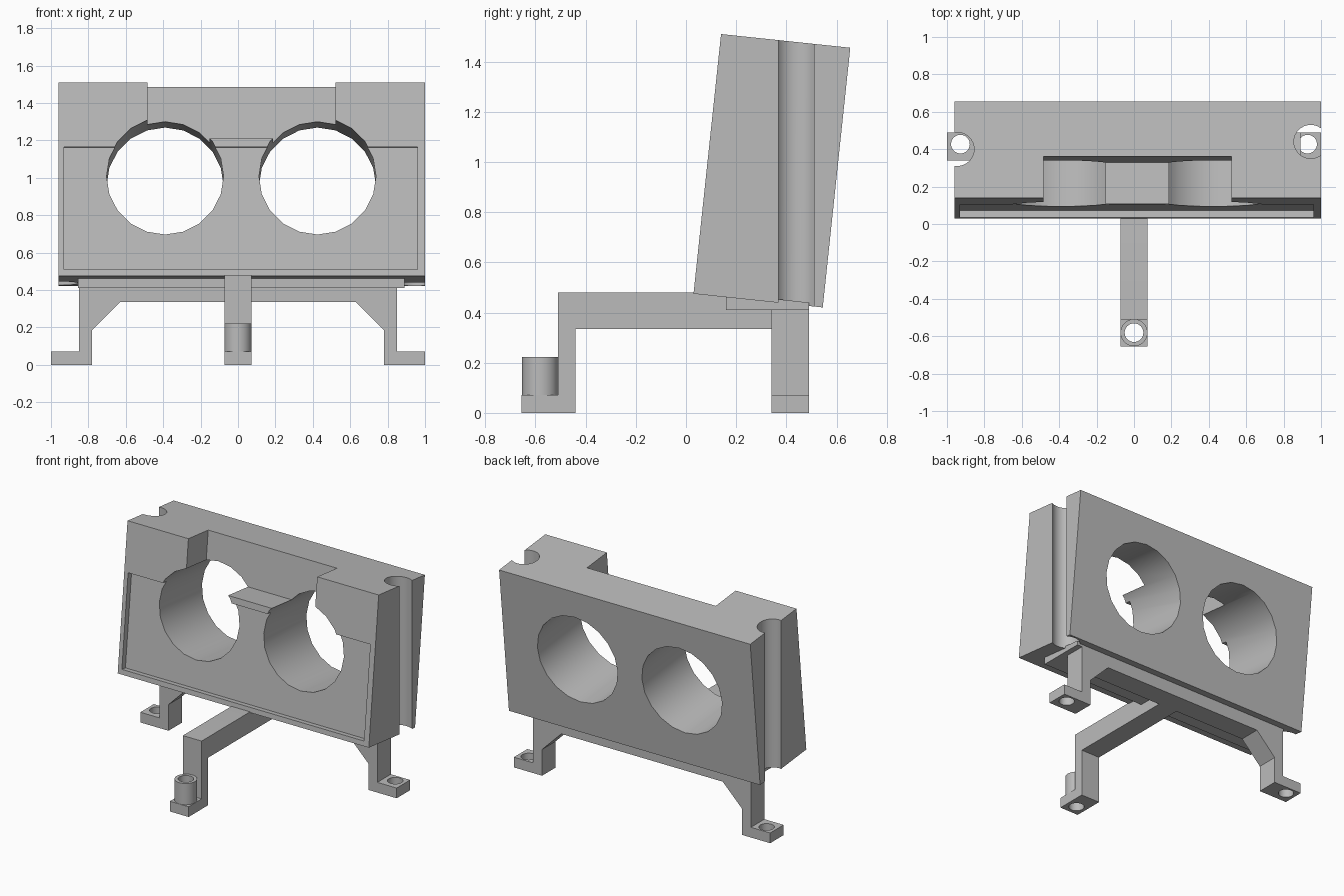
import bpy
import bmesh
import math
from mathutils import Matrix, Vector

cube = bpy.data.objects.get("Cube")
if cube:
    bpy.data.objects.remove(cube, do_unlink=True)

grey = bpy.data.materials.new("plain grey")
grey.use_nodes = True
colour = (0.5, 0.5, 0.5, 1)
grey.diffuse_color = colour
grey.node_tree.nodes["Principled BSDF"].inputs["Base Color"].default_value = colour


def finish(name, bm, matrix=None):
    if matrix:
        bm.transform(matrix)
    bmesh.ops.recalc_face_normals(bm, faces=bm.faces[:])
    mesh = bpy.data.meshes.new(name)
    bm.to_mesh(mesh)
    bm.free()
    mesh.materials.append(grey)
    obj = bpy.data.objects.new(name, mesh)
    bpy.context.collection.objects.link(obj)
    return obj


def box(name, x, y, z, matrix=None):
    bm = bmesh.new()
    bmesh.ops.create_cube(bm, size=1)
    for v in bm.verts:
        v.co = Vector([(r[0] + r[1]) / 2 + c * (r[1] - r[0]) for r, c in zip((x, y, z), v.co)])
    return finish(name, bm, matrix)


def rod(name, centre, radius, length, sides=32, turn=None, matrix=None):
    bm = bmesh.new()
    bmesh.ops.create_cone(bm, cap_ends=True, segments=sides, radius1=radius, radius2=radius, depth=length)
    if turn:
        bm.transform(turn)
    bm.transform(Matrix.Translation(centre))
    return finish(name, bm, matrix)


def prism(name, profile, axis, start, end):
    # Profile pairs are (x, z) for axis 1 and (y, z) for axis 0
    bm = bmesh.new()
    verts = []
    for p in profile:
        co = list(p)
        co.insert(axis, start)
        verts.append(bm.verts.new(co))
    face = bm.faces.new(verts)
    push = Vector((0, 0, 0))
    push[axis] = end - start
    made = bmesh.ops.extrude_face_region(bm, geom=[face])["geom"]
    bmesh.ops.translate(bm, verts=[g for g in made if isinstance(g, bmesh.types.BMVert)], vec=push)
    return finish(name, bm)


def combine(obj, others, operation):
    bpy.context.view_layer.objects.active = obj
    for other in others:
        mod = obj.modifiers.new("combine", "BOOLEAN")
        mod.operation = operation
        mod.solver = "EXACT"
        mod.object = other
        bpy.ops.object.modifier_apply(modifier=mod.name)
        bpy.data.objects.remove(other, do_unlink=True)


def smooth(obj):
    bpy.ops.object.select_all(action="DESELECT")
    obj.select_set(True)
    bpy.context.view_layer.objects.active = obj
    bpy.ops.object.shade_smooth_by_angle(angle=math.radians(30))


# Leaning block, measured from its lower front edge
tilt = Matrix.Translation((0, 0.03, 0.475)) @ Matrix.Rotation(math.radians(-6.05), 4, "X")
along_y = Matrix.Rotation(math.radians(90), 4, "X")
block = box("sensor_block", (-0.96, 1.0), (0, 0.518), (0, 1.041), tilt)
cutters = [
    box("front_pocket", (-0.93, 0.96), (-0.1, 0.04), (0.035, 0.694), tilt),
    box("top_notch", (-0.485, 0.52), (-0.1, 0.222), (0.74, 1.2), tilt),
]
for x in (-0.39, 0.425):
    cutters.append(rod("eye_hole", (x, 0.25, 0.54), 0.313, 1.5, 20, along_y, tilt))
for x, y in ((-0.945, 0.4), (0.945, 0.44)):
    cutters.append(rod("screw_channel", (x, y, 1), 0.09, 3))
combine(block, cutters, "DIFFERENCE")
smooth(block)

# Plate joining the block to the legs
prism("mounting_plate", [(0.16, 0.41), (0.49, 0.41), (0.49, 0.44), (0.16, 0.475)], 0, -0.855, 0.89)

# Rear bridge with two gusseted legs and outward feet
half = [(0.63, 0.335), (0.78, 0.185), (0.78, 0), (1.0, 0), (1.0, 0.072), (0.85, 0.072), (0.85, 0.42)]
outline = half + [(-x, z) for x, z in reversed(half)]
legs = prism("rear_legs", outline, 1, 0.34, 0.49)
combine(legs, [rod("foot_hole", (s * 0.928, 0.427, 0), 0.05, 0.5) for s in (-1, 1)], "DIFFERENCE")
smooth(legs)

# Front arm with its foot and hollow screw boss
arm = prism("front_arm", [(0.385, 0.335), (-0.44, 0.335), (-0.44, 0), (-0.655, 0), (-0.655, 0.072),
                          (-0.51, 0.072), (-0.51, 0.48), (0.1, 0.48), (0.385, 0.45)], 0, -0.073, 0.073)
combine(arm, [rod("boss", (0, -0.581, 0.132), 0.0725, 0.18)], "UNION")
combine(arm, [rod("boss_hole", (0, -0.581, 0.1), 0.05, 0.6)], "DIFFERENCE")
smooth(arm)
